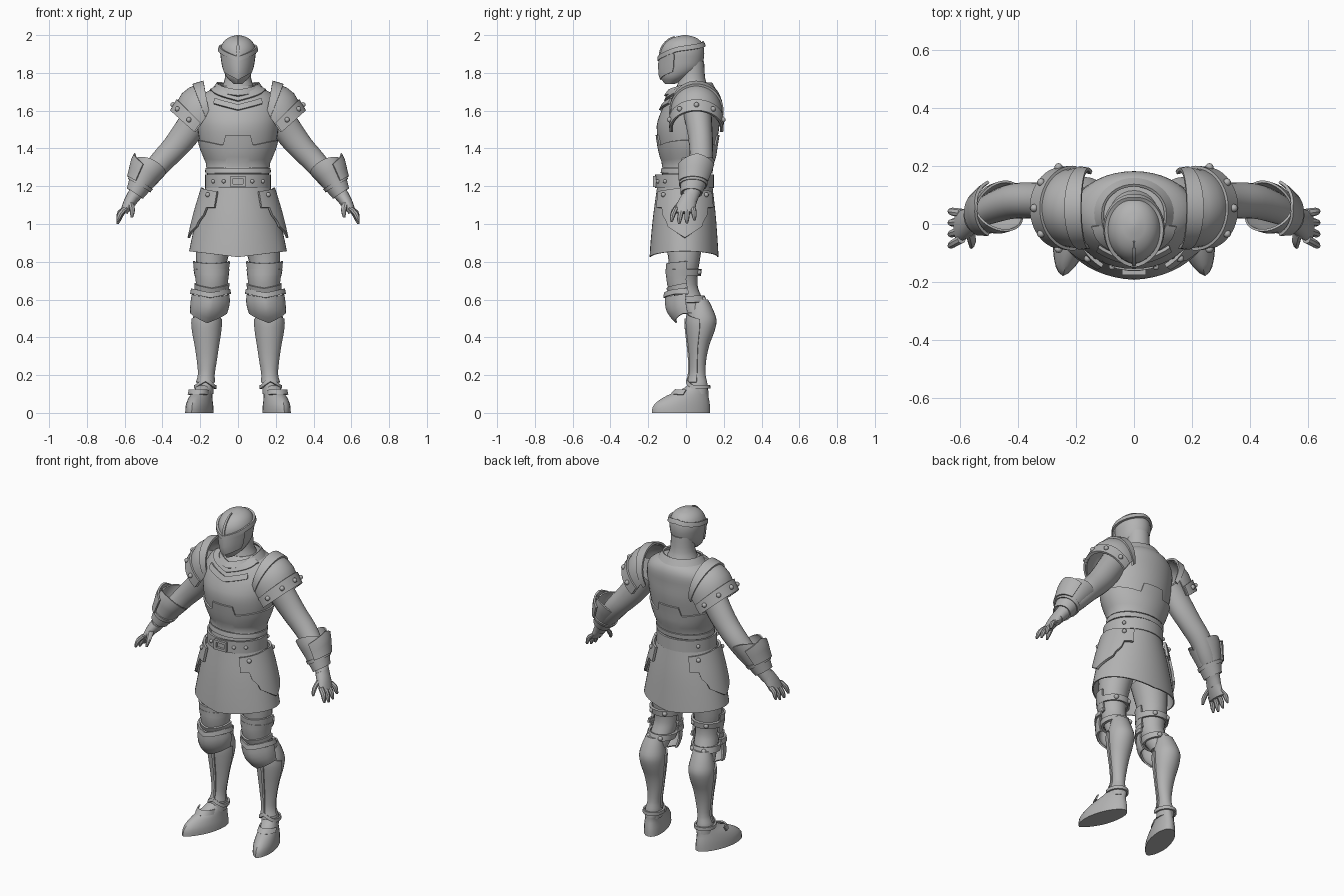
import bpy, bmesh, math
from mathutils import Vector, Matrix

PI = math.pi
FRONT = -PI / 2
steel = bpy.data.materials.new("steel_grey")
steel.diffuse_color = (0.45, 0.45, 0.45, 1)


def finish(name, bm, mirror=False, thick=0.0):
    me = bpy.data.meshes.new(name)
    bm.to_mesh(me)
    bm.free()
    me.materials.append(steel)
    ob = bpy.data.objects.new(name, me)
    bpy.context.collection.objects.link(ob)
    if thick:
        m = ob.modifiers.new("thickness", 'SOLIDIFY')
        m.thickness, m.offset = thick, 1
    if mirror:
        ob.modifiers.new("mirror", 'MIRROR')
    return ob


def skin(stations):
    """Surface through rings (x, y, z, rx, ry, tilt, keel); keyed by ring height."""
    s = sorted([tuple(p) + (0,) * (7 - len(p)) for p in stations], key=lambda p: p[2])
    n = len(s)

    def slope(i, k):
        a, b = max(i - 1, 0), min(i + 1, n - 1)
        return (s[b][k] - s[a][k]) / (s[b][2] - s[a][2])

    def f(a, key, off=0.0):
        i = max(j for j in range(n - 1) if j == 0 or s[j][2] <= key)
        h = s[i + 1][2] - s[i][2]
        t = min(max((key - s[i][2]) / h, 0), 1)
        x, y, z, rx, ry, tilt, keel = [
            (2*t**3 - 3*t*t + 1) * s[i][k] + (t**3 - 2*t*t + t) * h * slope(i, k)
            + (3*t*t - 2*t**3) * s[i + 1][k] + (t**3 - t*t) * h * slope(i + 1, k) for k in range(7)]
        d = abs((a - FRONT + PI) % (2 * PI) - PI)
        c = (rx + off) * math.cos(a)
        return Vector((x + c * math.cos(tilt),
                       y + (ry + off) * math.sin(a) - keel * max(0, 1 - d / 0.8),
                       z + c * math.sin(tilt)))
    f.keys = [p[2] for p in s]
    return f


def grid(rows, closed, cap):
    bm = bmesh.new()
    vs = [[bm.verts.new(p) for p in r] for r in rows]
    n = len(vs[0])
    for lo, hi in zip(vs, vs[1:]):
        for i in range(n if closed else n - 1):
            j = (i + 1) % n
            bm.faces.new((lo[i], lo[j], hi[j], hi[i]))
    if cap:
        bm.faces.new(vs[0][::-1])
        bm.faces.new(vs[-1])
    return bm


def loft(name, f, n=24, sub=3, mirror=False, shear=0.0):
    keys = [a + (b - a) * i / sub for a, b in zip(f.keys, f.keys[1:]) for i in range(sub)] + [f.keys[-1]]
    rows = [[f(FRONT + 2 * PI * i / n, k) for i in range(n)] for k in keys]
    for r in rows:
        for p in r:
            p.x -= p.y * shear
    return finish(name, grid(rows, True, True), mirror)


def plate(name, f, mid, half, low, high, off=0.0, thick=0.012, cols=24, rows=4, mirror=False):
    """Plate lying on a surface; low and high are heights or functions of angle from mid."""
    closed = half >= PI
    ev = lambda g, d: g(d) if callable(g) else g
    ds = [-half + 2 * half * i / cols for i in range(cols if closed else cols + 1)]
    pts = [[f(mid + d, ev(low, d) + (ev(high, d) - ev(low, d)) * r / rows, off) for d in ds]
           for r in range(rows + 1)]
    return finish(name, grid(pts, closed, False), mirror, thick)


def rivets(name, points, r=0.013, mirror=True):
    bm = bmesh.new()
    for p in points:
        bmesh.ops.create_uvsphere(bm, u_segments=10, v_segments=6, radius=r, matrix=Matrix.Translation(p))
    finish(name, bm, mirror)


def box(name, c, size):
    bm = bmesh.new()
    bmesh.ops.create_cube(bm, size=1, matrix=Matrix.Translation(c) @ Matrix.Diagonal((*size, 1)))
    finish(name, bm)


# head: face, dome, visor and brim
head = skin([(0, -.08, 1.742, .022, .022, 0, .01), (0, -.055, 1.775, .058, .065, 0, .015),
             (0, -.025, 1.82, .08, .1, 0, .015), (0, -.017, 1.87, .09, .11, 0, .012),
             (0, -.016, 1.92, .094, .112, 0, .004), (0, -.012, 1.96, .08, .096),
             (0, -.008, 1.987, .05, .06), (0, -.005, 2.0, .008, .01)])
loft("head", head, 32)
brim = lambda d: 1.862 + .05 * min(1, abs(d) / 1.3) + .015 * max(0, abs(d) - 1.3)
plate("helmet_brim", head, FRONT, PI, brim, lambda d: brim(d) + .024, 0, .012, 40, 2)
plate("visor", head, FRONT, 1.15, lambda d: 1.765 + .035 * abs(d), lambda d: brim(d) + .005, 0, .007)
plate("helmet_crest", head, FRONT, .07, 1.88, 1.99, 0, .007, 2, 8)
loft("neck", skin([(0, .045, 1.66, .12, .1), (0, .035, 1.72, .088, .085), (0, .032, 1.77, .07, .07),
                   (0, .03, 1.86, .066, .066)]))

# torso
torso = skin([(0, 0, 1.24, .16, .13), (0, .005, 1.285, .165, .128), (0, .01, 1.315, .16, .128),
              (0, .01, 1.36, .178, .142), (0, .008, 1.42, .2, .153), (0, .011, 1.52, .215, .166),
              (0, .025, 1.6, .22, .155), (0, .042, 1.66, .205, .14), (0, .048, 1.7, .165, .122),
              (0, .045, 1.73, .1, .095)])
loft("torso", torso, 40)
step = lambda d: (1.472 if min(abs(d), PI - abs(d)) < .36 else 1.42) + .045 * max(0, math.sin(abs(d)) - .45)
plate("abdomen_plate", torso, FRONT, PI, 1.3, step, 0, .008, 80, 6)
plate("waist_hem", torso, FRONT, PI, 1.268, 1.295, 0, .009, 40, 2)
for i, (z, w) in enumerate([(1.648, 1.1), (1.6, .62)]):
    chev = lambda d, z=z: z + .055 * min(abs(d), 1)
    plate("chest_chevron_%d" % i, torso, FRONT, w, chev, lambda d: chev(d) + .028, .002, .012, 24, 2)
collar = skin([(0, .04, 1.66, .165, .14, 0, .02), (0, .04, 1.7, .135, .115, 0, .015), (0, .038, 1.75, .1, .088)])
plate("neck_collar", collar, FRONT, PI, lambda d: 1.675 + .02 * min(abs(d), 1),
      lambda d: 1.705 + .04 * min(abs(d) / 1.5, 1), 0, .01, 40, 3)

# belt with buckle
belt = skin([(0, -.008, 1.18, .162, .143), (0, -.008, 1.27, .162, .143)])
plate("belt", belt, FRONT, PI, 1.19, 1.262, 0, .012, 40, 1)
for sx in (-1, 1):
    box("buckle_side", (sx * .034, -.165, 1.226), (.014, .022, .056))
    box("buckle_bar", (0, -.165, 1.226 + sx * .022), (.08, .022, .014))
rivets("belt_rivets", [belt(FRONT + d, 1.226, .013) for d in (.45, .85, 2.2)], .011)

# skirt and side tassets
skirt = skin([(0, -.006, .82, .258, .172, 0, .008), (0, -.006, .9, .243, .167, 0, .008),
              (0, -.006, 1.05, .208, .156, 0, .004), (0, -.006, 1.21, .16, .138)])
plate("skirt", skirt, FRONT, PI, lambda d: .825 + .03 * abs(math.sin(d)), 1.21, 0, .007, 48, 8)


def tasset_low(d):
    q = abs(d)
    return .925 + .12 * q if q < .5 else 1.0 + .25 * (q - .5) if q < .72 else 1.085


plate("side_tasset", skirt, 0, .98, tasset_low, lambda d: 1.19 - .02 * abs(d), .016, .014, 40, 6, True)
rivets("tasset_rivets", [skirt(s * .7, 1.155, .032) for s in (-1, 1)])

# legs
thigh = skin([(.115, -.008, .95, .1, .105), (.14, -.01, .8, .082, .082), (.138, -.012, .68, .068, .072),
              (.147, .018, .6, .065, .07), (.16, .05, .53, .06, .06)])
loft("thigh", thigh, 20, 3, True)
plate("thigh_plate", thigh, FRONT, 1.75, lambda d: .648 + .015 * abs(d), lambda d: .79 + .008 * abs(d),
      .006, .01, 24, 4, True)
plate("thigh_plate_rim", thigh, FRONT, 1.75, lambda d: .636 + .015 * abs(d),
      lambda d: .662 + .015 * abs(d), .015, .01, 24, 1, True)
for z in (.60, .745):
    plate("leg_strap", thigh, FRONT, PI, z - .017, z + .017, .004, .014, 24, 1, True)
    box_pts = [thigh(PI / 2 + s, z, .016) for s in (-.5, .5)]
    rivets("strap_rivets", box_pts, .014)
knee = skin([(.165, .035, .47, .07, .065, 0, .005), (.155, .008, .53, .088, .084, 0, .012),
             (.147, -.003, .59, .094, .084, 0, .015), (.145, -.005, .66, .083, .076, 0, .01)])
plate("knee_guard", knee, FRONT, 1.6, lambda d: .482 + .035 * min(abs(d), 1.3), lambda d: .612 + .01 * abs(d),
      0, .01, 24, 5, True)
plate("knee_band", knee, FRONT, 1.75, lambda d: .608 + .02 * min(abs(d), 1), lambda d: .635 + .02 * min(abs(d), 1),
      .008, .012, 24, 2, True)
calf = skin([(.16, .072, .6, .05, .045), (.164, .08, .55, .063, .062), (.166, .084, .49, .074, .078),
             (.166, .08, .43, .07, .07), (.165, .071, .36, .058, .053), (.165, .066, .28, .046, .041),
             (.168, .064, .2, .037, .04), (.173, .062, .15, .045, .052), (.175, .06, .1, .045, .055)])
loft("calf", calf, 24, 3, True)
plate("greave", calf, FRONT, 1.45, .16, lambda d: .525 - .02 * abs(d), 0, .008, 20, 16, True)
plate("greave_ridge", calf, FRONT, .1, .17, .5, .008, .007, 2, 14, True)
plate("ankle_rim", calf, FRONT, PI, lambda d: .128 + .035 * max(0, 1 - abs(d) / 1.1),
      lambda d: .148 + .035 * max(0, 1 - abs(d) / 1.1), .004, .01, 28, 1, True)

# pointed shoes turned outwards
shoe = skin([(.2, -.017, 0, .066, .145, 0, .018), (.2, -.016, .035, .064, .143, 0, .016),
             (.2, -.005, .065, .059, .128, 0, .012), (.198, .016, .095, .052, .102, 0, .008),
             (.194, .042, .118, .046, .076), (.19, .06, .145, .042, .052)])
loft("shoe", shoe, 24, 2, True, .25)
plate("shoe_instep_band", skin([(.21, .02, .09, .054, .1), (.207, .035, .125, .049, .083)]), FRONT, 1.2,
      .095, .12, 0, .008, 16, 2, True)

# arms
arm = skin([(.2, .06, 1.59, .08, .075, .8), (.28, .075, 1.475, .076, .066, .8), (.34, .08, 1.4, .068, .063, .8),
            (.41, .08, 1.325, .062, .061, .75), (.48, .06, 1.24, .055, .056, .7),
            (.547, .028, 1.155, .038, .045, .65), (.572, .012, 1.115, .032, .045, .6)])
loft("arm", arm, 20, 3, True)
cuff = skin([(.435, .065, 1.345, .088, .08, .5), (.465, .055, 1.305, .084, .08, .45),
             (.5, .045, 1.245, .065, .067, .5), (.547, .028, 1.16, .042, .049, .6)])
plate("gauntlet_cuff", cuff, 0, PI, 1.163, lambda d: 1.3 + .035 * abs(math.sin(d)), 0, .008, 32, 6, True)
plate("cuff_band", cuff, 0, PI, 1.205, 1.222, .006, .009, 32, 1, True)
plate("cuff_flare", cuff, 0, 1.2, 1.215, lambda d: 1.325 - .02 * abs(d), .014, .01, 16, 4, True)

# hands
loft("palm", skin([(.552, .02, 1.15, .036, .045, .5), (.58, .002, 1.105, .03, .052, .4),
                   (.605, -.008, 1.06, .02, .055, .3)]), 16, 2, True)
for i in range(4):
    y = -.052 + i * .03
    drop = (.012, 0, .004, .02)[i]
    loft("finger_%d" % i, skin([(.595, y, 1.085, .015, .015, .3), (.622, y * 1.2 - .004, 1.045 + drop, .0145, .0145, .3),
                                (.632, y * 1.3 - .006, 1.02 + drop, .012, .012, .2),
                                (.638, y * 1.35 - .006, 1.0 + drop, .006, .006, .1)]), 8, 2, True)
loft("thumb", skin([(.568, -.025, 1.115, .018, .02, .3), (.56, -.06, 1.075, .015, .016, .2),
                    (.562, -.078, 1.035, .007, .008, 0)]), 8, 2, True)

# shoulder armour
pauldron = skin([(.245, .055, 1.5, .136, .125, .74), (.215, .055, 1.545, .14, .128, .78),
                 (.188, .055, 1.585, .146, .13, .9), (.162, .055, 1.612, .13, .125, 1.3)])
plate("pauldron", pauldron, 0, 1.75, 1.505, 1.612, 0, .008, 28, 6, True)
plate("pauldron_band", pauldron, 0, 1.7, 1.498, 1.55, .006, .012, 28, 2, True)
rivets("pauldron_rivets", [pauldron(a, 1.523, .02) for a in (-1.3, -.65, 0, .65, 1.3)], .014)
rim = skin([(.186, .055, 1.598, .14, .13, 1.2), (.158, .055, 1.615, .132, .126, 1.4)])
plate("pauldron_rim", rim, 0, 2.0, 1.598, 1.615, .002, .012, 28, 2, True)

# bake modifiers, then shade smooth with sharp edges kept
dg = bpy.context.evaluated_depsgraph_get()
for ob in list(bpy.context.collection.objects):
    baked = bpy.data.meshes.new_from_object(ob.evaluated_get(dg))
    ob.modifiers.clear()
    ob.data = baked
    ob.select_set(True)
    bpy.context.view_layer.objects.active = ob
bpy.ops.object.shade_smooth_by_angle(angle=math.radians(35))
